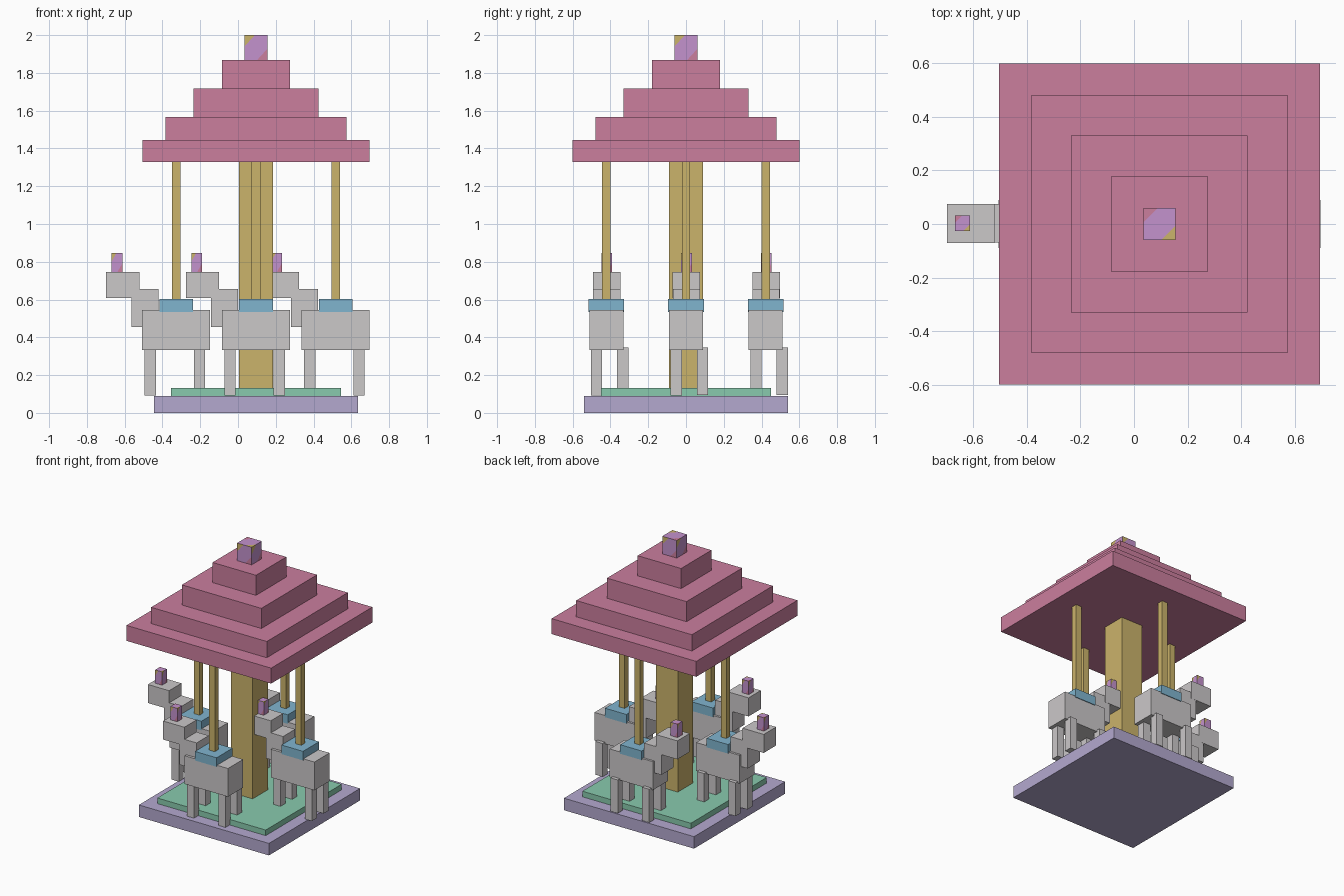
import bpy
import bmesh
import math
from mathutils import Matrix, Vector

default = bpy.data.objects.get("Cube")
if default:
    bpy.data.objects.remove(default, do_unlink=True)


def material(name, rgb):
    """Flat material from an sRGB colour (0-255)."""
    lin = [((c / 255 + 0.055) / 1.055) ** 2.4 for c in rgb]
    mat = bpy.data.materials.new(name)
    mat.use_nodes = True
    mat.diffuse_color = (*lin, 1)
    bsdf = mat.node_tree.nodes["Principled BSDF"]
    bsdf.inputs["Base Color"].default_value = (*lin, 1)
    bsdf.inputs["Roughness"].default_value = 0.9
    return mat


PINK = material("roof pink", (203, 126, 158))
GOLD = material("gold", (203, 179, 107))
GREY = material("pale grey", (203, 200, 201))
BLUE = material("saddle blue", (128, 181, 207))
GREEN = material("mint green", (137, 202, 174))
PURPLE = material("base lavender", (180, 169, 207))
LILAC = material("stripe lilac", (196, 146, 205))
TEAL = material("stripe teal", (128, 199, 196))

# Stripes across each face: upper limit of the diagonal position, material slot
STRIPE_MATS = [GOLD, PINK, LILAC, TEAL]
STRIPES = [(-0.55, 0), (-0.25, 3), (0.2, 2), (0.55, 1), (2, 0)]


def add_object(name, bm, mats):
    mesh = bpy.data.meshes.new(name)
    bm.to_mesh(mesh)
    bm.free()
    for mat in mats:
        mesh.materials.append(mat)
    obj = bpy.data.objects.new(name, mesh)
    bpy.context.collection.objects.link(obj)
    return obj


def box_matrix(x, y, z):
    centre = Vector([(a + b) / 2 for a, b in (x, y, z)])
    size = [b - a for a, b in (x, y, z)]
    return Matrix.Translation(centre) @ Matrix.Diagonal((*size, 1))


def box(name, x, y, z, mat):
    """Box spanning the given (min, max) ranges."""
    bm = bmesh.new()
    bmesh.ops.create_cube(bm, size=1, matrix=box_matrix(x, y, z))
    return add_object(name, bm, [mat])


def striped_box(name, x, y, z):
    """Box whose faces are cut into diagonal colour bands."""
    bm = bmesh.new()
    upright = Matrix.Rotation(math.pi / 2, 4, 'X')
    sides = [Matrix.Rotation(i * math.pi / 2, 4, 'Z') @ upright for i in range(4)]
    caps = [Matrix.Identity(4), Matrix.Rotation(math.pi, 4, 'X')]
    for turn in sides + caps:
        flip = -1 if turn in caps else 1
        verts = [bm.verts.new((u, v, 0.5)) for u, v in
                 ((-.5, -.5), (.5, -.5), (.5, .5), (-.5, .5))]
        faces = [bm.faces.new(verts)]
        for limit, _ in STRIPES[:-1]:
            edges = {e for f in faces for e in f.edges}
            points = {v for f in faces for v in f.verts}
            cut = bmesh.ops.bisect_plane(
                bm, geom=list(points) + list(edges) + faces, dist=1e-5,
                plane_co=(flip * limit / 2, -flip * limit / 2, 0.5),
                plane_no=(1, -1, 0))
            faces = [g for g in cut["geom"] if isinstance(g, bmesh.types.BMFace)]
        for f in faces:
            c = f.calc_center_bounds()
            t = flip * (c.x - c.y)
            f.material_index = next(slot for limit, slot in STRIPES if t < limit)
        bmesh.ops.transform(bm, matrix=turn,
                            verts=list({v for f in faces for v in f.verts}))
    bmesh.ops.remove_doubles(bm, verts=bm.verts[:], dist=1e-5)
    bmesh.ops.transform(bm, matrix=box_matrix(x, y, z), verts=bm.verts[:])
    return add_object(name, bm, STRIPE_MATS)


CX = 0.095  # axis of the carousel


def slab(name, half, z, mat):
    return box(name, (CX - half, CX + half), (-half, half), z, mat)


# Platform and central column
slab("base", 0.54, (0, 0.09), PURPLE)
slab("floor", 0.45, (0.09, 0.132), GREEN)
slab("column", 0.09, (0.13, 1.33), GOLD)

# Stepped roof and its striped finial
tiers = [(0.6, 1.328, 1.444), (0.48, 1.444, 1.566),
         (0.33, 1.566, 1.717), (0.18, 1.717, 1.868)]
for i, (half, low, high) in enumerate(tiers, 1):
    slab(f"roof_tier_{i}", half, (low, high), PINK)
striped_box("finial", (CX - 0.06, CX + 0.06), (-0.06, 0.06), (1.868, 2.0))


def steed(label, cx, cy):
    """Horned ride animal facing -x, with saddle and pole."""
    def at(rng, c):
        return rng[0] + c, rng[1] + c

    parts = [
        ("body", (-0.18, 0.18), (-0.09, 0.09), (0.333, 0.545), GREY),
        ("neck", (-0.237, -0.094), (-0.07, 0.074), (0.455, 0.656), GREY),
        ("head", (-0.371, -0.195), (-0.071, 0.075), (0.608, 0.747), GREY),
        ("saddle", (-0.089, 0.089), (-0.095, 0.095), (0.535, 0.603), BLUE),
        ("pole", (-0.023, 0.023), (-0.022, 0.022), (0.6, 1.33), GOLD),
    ]
    for end, x in (("front", (-0.167, -0.108)), ("rear", (0.094, 0.153))):
        parts.append((f"{end}_right_leg", x, (-0.081, -0.022), (0.092, 0.34), GREY))
        parts.append((f"{end}_left_leg", x, (0.058, 0.117), (0.095, 0.345), GREY))
    for part, x, y, z, mat in parts:
        box(f"{label}_{part}", at(x, cx), at(y, cy), z, mat)
    striped_box(f"{label}_horn", at((-0.342, -0.285), cx),
                at((-0.026, 0.031), cy), (0.747, 0.847))


# Four steeds around the column
RING = 0.422
for label, dx, dy in (("lead_steed", -1, 0), ("trailing_steed", 1, 0),
                      ("near_steed", 0, -1), ("far_steed", 0, 1)):
    steed(label, CX + RING * dx, RING * dy)
